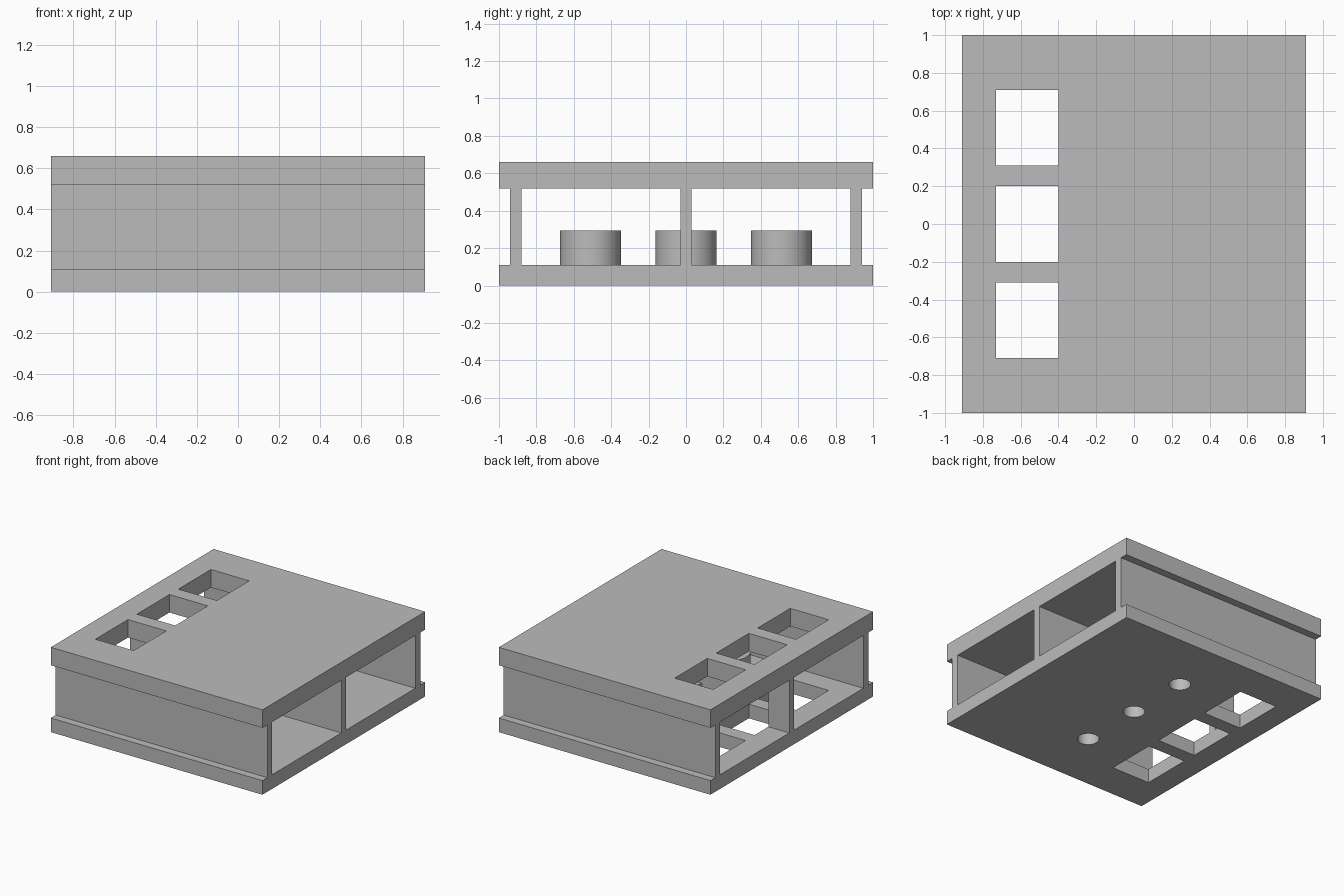
import bpy
import bmesh
from math import radians
from mathutils import Matrix, Vector

if "Cube" in bpy.data.objects:
    bpy.data.objects.remove(bpy.data.objects["Cube"], do_unlink=True)

grey = bpy.data.materials.new("plain_grey")
grey.use_nodes = True
grey.diffuse_color = (0.5, 0.5, 0.5, 1)
grey.node_tree.nodes["Principled BSDF"].inputs["Base Color"].default_value = (0.5, 0.5, 0.5, 1)

HALF_X = 0.91
BASE_TOP, LID_BOTTOM, LID_TOP = 0.11, 0.52, 0.66
POST_TOP = 0.295
SPACING = 0.51


def add_box(bm, low, high):
    low, high = Vector(low), Vector(high)
    matrix = Matrix.Translation((low + high) / 2) @ Matrix.Diagonal((*(high - low), 1))
    bmesh.ops.create_cube(bm, size=1, matrix=matrix)


def add_cylinder(bm, y, radius, low, high):
    bmesh.ops.create_cone(bm, cap_ends=True, segments=48, radius1=radius, radius2=radius,
                          depth=high - low, matrix=Matrix.Translation((0, y, (low + high) / 2)))


def make_object(name, bm):
    mesh = bpy.data.meshes.new(name)
    bm.to_mesh(mesh)
    bm.free()
    mesh.materials.append(grey)
    obj = bpy.data.objects.new(name, mesh)
    bpy.context.collection.objects.link(obj)
    return obj


def box(name, low, high):
    bm = bmesh.new()
    add_box(bm, low, high)
    return make_object(name, bm)


def activate(obj):
    bpy.ops.object.select_all(action='DESELECT')
    obj.select_set(True)
    bpy.context.view_layer.objects.active = obj


# Cutter: three square windows through everything, three round bores from below
bm = bmesh.new()
for i in (-1, 0, 1):
    y = i * SPACING
    add_box(bm, (-0.73, y - 0.2, -0.1), (-0.4, y + 0.2, 0.8))
    add_cylinder(bm, y, 0.078, -0.1, POST_TOP + 0.005)
cutter = make_object("hole_cutter", bm)
cutter.hide_render = True

# Plates and central divider
cut_parts = [
    box("base_plate", (-HALF_X, -1, 0), (HALF_X, 1, BASE_TOP)),
    box("top_plate", (-HALF_X, -1, LID_BOTTOM), (HALF_X, 1, LID_TOP)),
    box("middle_wall", (-HALF_X, -0.03, BASE_TOP), (HALF_X, 0.03, LID_BOTTOM)),
]

# Outer walls, set in from the plate edges
box("front_wall", (-HALF_X, -0.94, BASE_TOP), (HALF_X, -0.88, LID_BOTTOM))
box("back_wall", (-HALF_X, 0.88, BASE_TOP), (HALF_X, 0.94, LID_BOTTOM))

# Round hollow posts on the base
for name, i in (("front_post", -1), ("middle_post", 0), ("back_post", 1)):
    bm = bmesh.new()
    add_cylinder(bm, i * SPACING, 0.163, BASE_TOP, POST_TOP)
    cut_parts.append(make_object(name, bm))

# Cut the holes, then smooth the round surfaces
for part in cut_parts:
    mod = part.modifiers.new("holes", 'BOOLEAN')
    mod.operation = 'DIFFERENCE'
    mod.solver = 'EXACT'
    mod.object = cutter
    activate(part)
    bpy.ops.object.modifier_apply(modifier=mod.name)
    bpy.ops.object.shade_smooth_by_angle(angle=radians(30))

bpy.data.objects.remove(cutter, do_unlink=True)
